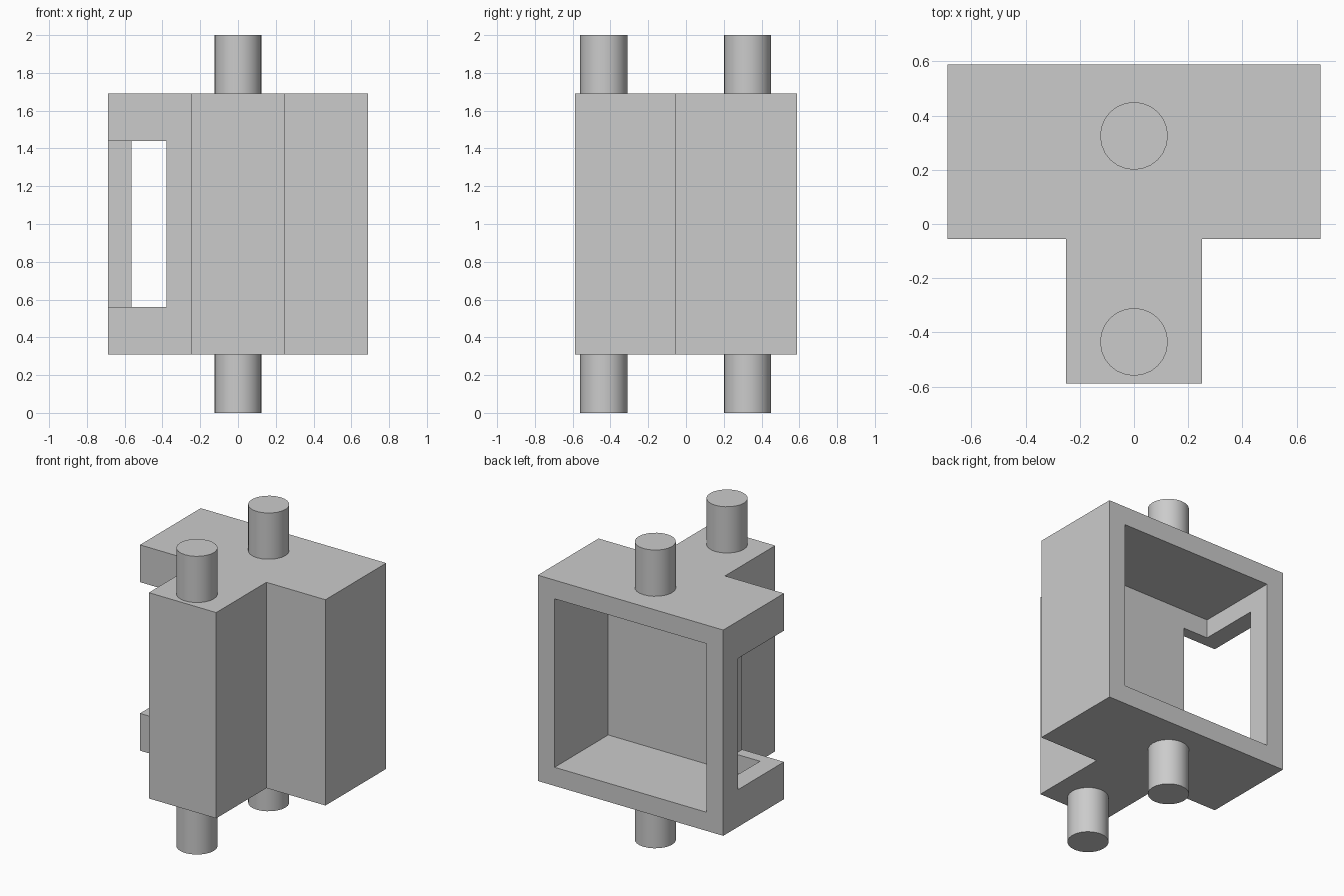
import bpy
import bmesh
from math import radians

cube = bpy.data.objects.get("Cube")
if cube:
    bpy.data.objects.remove(cube, do_unlink=True)

grey = bpy.data.materials.new("plain_grey")
grey.use_nodes = True
GREY = (0.6, 0.6, 0.6, 1)
grey.diffuse_color = GREY
grey.node_tree.nodes["Principled BSDF"].inputs["Base Color"].default_value = GREY


def prism(name, outline, z0, z1):
    """Extrude a flat outline from z0 up to z1."""
    bm = bmesh.new()
    base = bm.faces.new([bm.verts.new((x, y, z0)) for x, y in outline])
    top = bmesh.ops.extrude_face_region(bm, geom=[base])["geom"]
    verts = [v for v in top if isinstance(v, bmesh.types.BMVert)]
    bmesh.ops.translate(bm, vec=(0, 0, z1 - z0), verts=verts)
    bmesh.ops.recalc_face_normals(bm, faces=bm.faces)
    mesh = bpy.data.meshes.new(name)
    bm.to_mesh(mesh)
    bm.free()
    mesh.materials.append(grey)
    obj = bpy.data.objects.new(name, mesh)
    bpy.context.collection.objects.link(obj)
    return obj


def cut_box(target, name, x0, x1, y0, y1, z0, z1):
    """Subtract a hidden box from the target."""
    cutter = prism(name, [(x0, y0), (x1, y0), (x1, y1), (x0, y1)], z0, z1)
    cutter.hide_render = True
    cutter.hide_set(True)
    mod = target.modifiers.new(name, "BOOLEAN")
    mod.operation = "DIFFERENCE"
    mod.solver = "EXACT"
    mod.object = cutter


# T-shaped housing
BOTTOM, TOP = 0.31, 1.69
HALF, STEM = 0.688, 0.25
BACK, STEP, FRONT = 0.588, -0.056, -0.588
half_outline = [(STEM, FRONT), (STEM, STEP), (HALF, STEP), (HALF, BACK)]
outline = half_outline + [(-x, y) for x, y in reversed(half_outline)]
housing = prism("housing", outline, BOTTOM, TOP)

# Rear cavity, open at the back
WALL = 0.125
cut_box(housing, "cavity_cutter", WALL - HALF, HALF - WALL,
        0.02, BACK + 0.2, BOTTOM + WALL, TOP - WALL)

# Corner window through the front and side walls
cut_box(housing, "window_cutter", -HALF - 0.2, -0.378,
        STEP - 0.2, 0.43, BOTTOM + 2 * WALL, TOP - 2 * WALL)

# Pin stubs above and below
LENGTH, SINK = 0.31, 0.02
for place, y in (("front", -0.435), ("rear", 0.325)):
    for level, z in (("lower", (LENGTH + SINK) / 2),
                     ("upper", 2 - (LENGTH + SINK) / 2)):
        bpy.ops.mesh.primitive_cylinder_add(
            vertices=24, radius=0.125, depth=LENGTH + SINK, location=(0, y, z))
        pin = bpy.context.object
        pin.name = f"{place}_{level}_pin"
        pin.data.materials.append(grey)
        bpy.ops.object.shade_smooth_by_angle(angle=radians(30))
